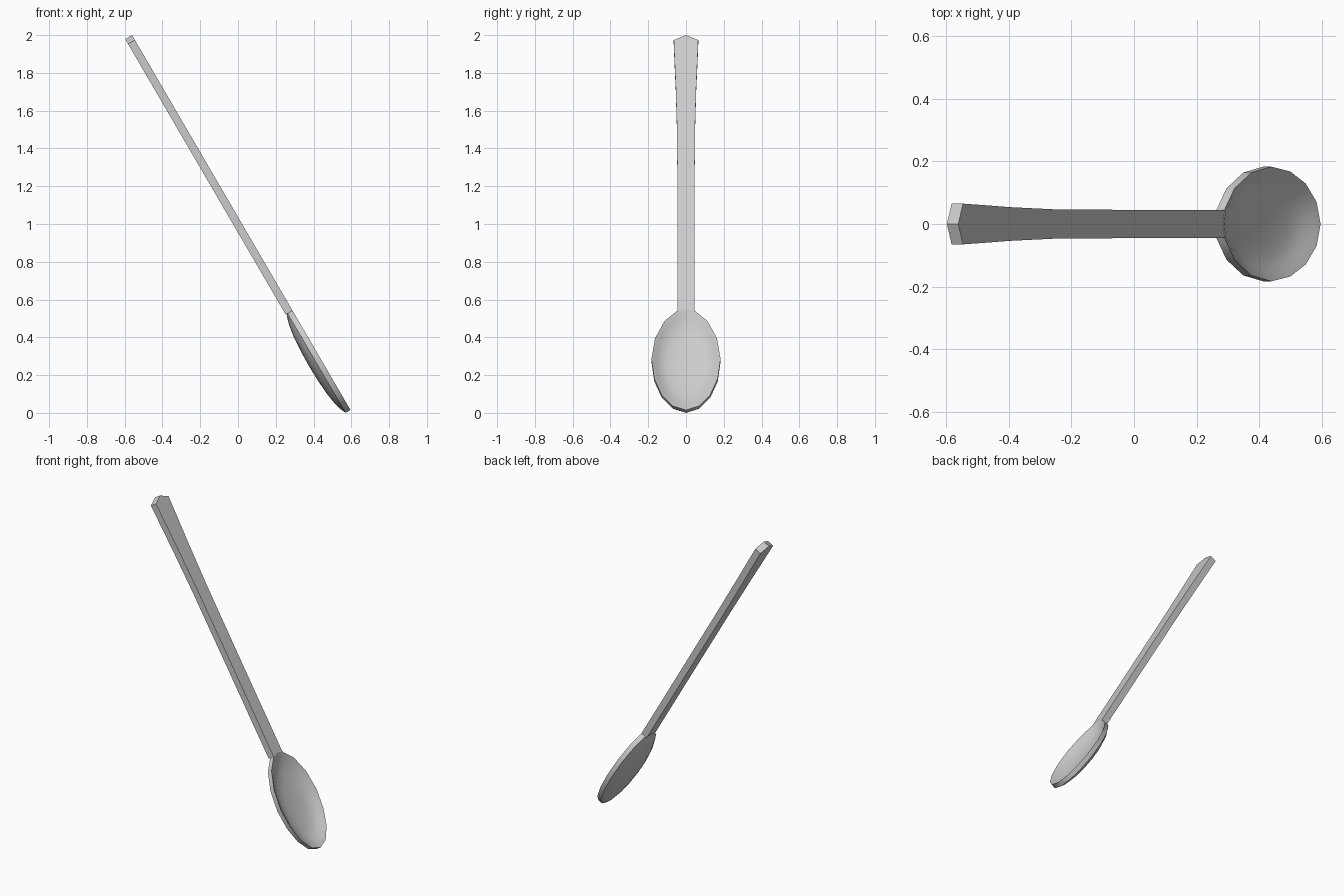
import bpy, bmesh, math
from mathutils import Matrix, Vector

if "Cube" in bpy.data.objects:
    bpy.data.objects.remove(bpy.data.objects["Cube"])

# Local frame: x runs from handle tip to bowl tip, z is the upper face normal
TILT = Matrix.Translation((-0.561, 0, 2.0)) @ Matrix.Rotation(math.asin(0.864), 4, 'Y')


def finish(name, bm, angle):
    bmesh.ops.recalc_face_normals(bm, faces=bm.faces)
    bm.transform(TILT)
    mesh = bpy.data.meshes.new(name)
    bm.to_mesh(mesh)
    bm.free()
    obj = bpy.data.objects.new(name, mesh)
    bpy.context.collection.objects.link(obj)
    bpy.ops.object.select_all(action='DESELECT')
    obj.select_set(True)
    bpy.context.view_layer.objects.active = obj
    bpy.ops.object.shade_smooth_by_angle(angle=math.radians(angle))


def mirrored(half):
    # half outline starts and ends on the centre line
    return half + [(s, -y) for s, y in half[-2:0:-1]]


# Handle: flared strip with a pointed end
outline = mirrored([(0, 0), (0.03, 0.065), (0.17, 0.06), (0.32, 0.054), (0.6, 0.047),
                    (1.1, 0.045), (1.688, 0.045), (1.676, 0)])
bm = bmesh.new()
top = bm.faces.new([bm.verts.new((s, y, 0)) for s, y in outline])
ext = bmesh.ops.extrude_face_region(bm, geom=[top], use_keep_orig=True)
lower = [g for g in ext['geom'] if isinstance(g, bmesh.types.BMVert)]
bmesh.ops.translate(bm, verts=lower, vec=(0, 0, -0.042))
finish("handle", bm, 20)

# Bowl: scaled copies of the rim outline, from inner floor over the rim to the underside
rim = mirrored([(2.297, 0), (2.272, 0.07), (2.203, 0.129), (2.104, 0.168), (1.985, 0.183),
                (1.858, 0.164), (1.752, 0.114), (1.688, 0.045), (1.676, 0)])
rings = [(0.35, -0.047), (0.6, -0.041), (0.8, -0.027), (0.9, -0.012), (1, 0),
         (1, -0.03), (0.9, -0.044), (0.75, -0.056), (0.55, -0.065), (0.28, -0.071)]
CENTRE = 1.985
bm = bmesh.new()
loops = [[bm.verts.new((CENTRE + (s - CENTRE) * r, y * r, n)) for s, y in rim]
         for r, n in rings]
count = len(rim)
for a, b in zip(loops, loops[1:]):
    for i in range(count):
        j = (i + 1) % count
        bm.faces.new((a[i], a[j], b[j], b[i]))
for loop, depth in ((loops[0], -0.05), (loops[-1], -0.073)):
    mid = bm.verts.new(Vector((CENTRE, 0, depth)))
    for i in range(count):
        bm.faces.new((loop[i], loop[(i + 1) % count], mid))
finish("bowl", bm, 50)
